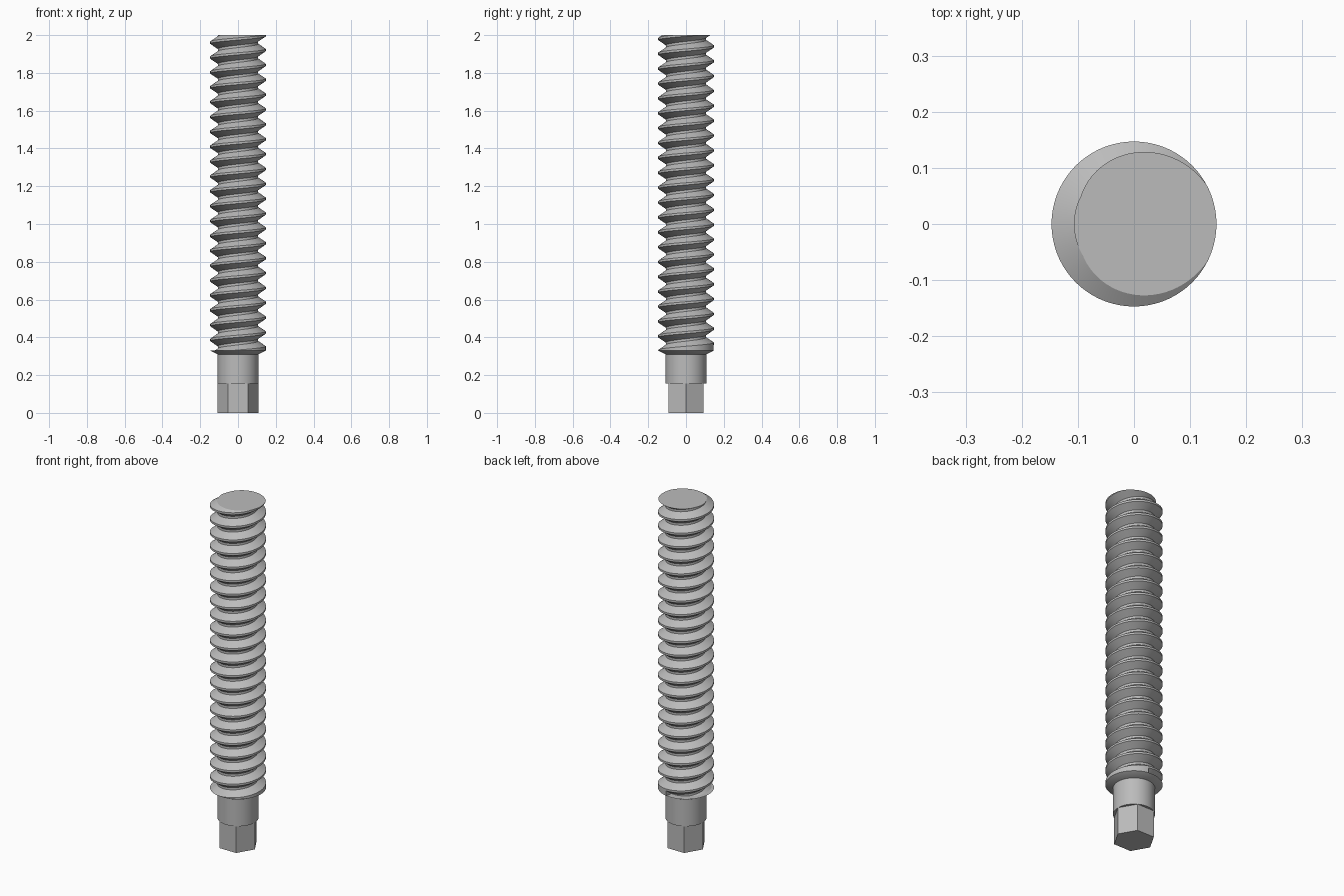
import bpy, bmesh
from math import cos, sin, pi, radians

cube = bpy.data.objects.get("Cube")
if cube:
    bpy.data.objects.remove(cube)

steel = bpy.data.materials.new("grey steel")
steel.use_nodes = True
GREY = (0.5, 0.5, 0.5, 1)
steel.diffuse_color = GREY
steel.node_tree.nodes["Principled BSDF"].inputs["Base Color"].default_value = GREY

TOP, COLLAR_Z, SHANK_Z, HEX_Z = 2.0, 0.33, 0.31, 0.155
R_CREST, R_ROOT, R_SHANK = 0.147, 0.107, 0.108
PITCH, SEGS, TURNS = 0.0787, 72, 23
START = radians(80)      # angle where the groove begins
GROOVE_Z = 0.325         # height of the groove centre there


def finish(bm, name):
    bmesh.ops.recalc_face_normals(bm, faces=bm.faces)
    mesh = bpy.data.meshes.new(name)
    bm.to_mesh(mesh)
    bm.free()
    mesh.materials.append(steel)
    obj = bpy.data.objects.new(name, mesh)
    bpy.context.collection.objects.link(obj)
    bpy.ops.object.select_all(action='DESELECT')
    obj.select_set(True)
    bpy.context.view_layer.objects.active = obj
    bpy.ops.object.shade_smooth_by_angle(angle=radians(30))
    return obj


def frustum(name, z0, z1, r0, r1, sides):
    bm = bmesh.new()
    rings = []
    for z, r in ((z0, r0), (z1, r1)):
        rings.append([bm.verts.new((r * cos(2 * pi * i / sides), r * sin(2 * pi * i / sides), z))
                      for i in range(sides)])
    for i in range(sides):
        j = (i + 1) % sides
        bm.faces.new((rings[0][i], rings[0][j], rings[1][j], rings[1][i]))
    bm.faces.new(rings[0][::-1])
    bm.faces.new(rings[1])
    return finish(bm, name)


# Drive end: hexagon, round shank and chamfer under the thread
frustum("hex_drive", 0, HEX_Z, R_SHANK, R_SHANK, 6)
frustum("shank", HEX_Z, SHANK_Z, R_SHANK, R_SHANK, SEGS)
frustum("thread_chamfer", SHANK_Z, COLLAR_Z, R_SHANK, R_CREST, SEGS)

# Thread: a groove section swept along a right-handed helix
section = ((R_CREST, -0.0335), (R_ROOT, -0.0065), (R_ROOT, 0.0065), (R_CREST, 0.0335))
bm = bmesh.new()
columns, base = [], []
for i in range(SEGS * TURNS + 1):
    a = START + 2 * pi * i / SEGS
    zc = GROOVE_Z + PITCH * i / SEGS
    columns.append([bm.verts.new((r * cos(a), r * sin(a), zc + dz)) for r, dz in section])
    if i <= SEGS:
        base.append(bm.verts.new((R_CREST * cos(a), R_CREST * sin(a), 0.2)))

for i in range(SEGS * TURNS):
    a, b = columns[i], columns[i + 1]
    for j in range(3):
        bm.faces.new((a[j], b[j], b[j + 1], a[j + 1]))
    if i + SEGS + 1 < len(columns):       # crest up to the next turn
        bm.faces.new((a[3], b[3], columns[i + SEGS + 1][0], columns[i + SEGS][0]))
    if i < SEGS:                          # plain collar below the first turn
        bm.faces.new((base[i], base[i + 1], b[0], a[0]))
bm.faces.new(columns[0])                  # wall where the groove begins

# Trim flat at both ends and cap the top
def trim(z, **side):
    geom = bm.verts[:] + bm.edges[:] + bm.faces[:]
    return bmesh.ops.bisect_plane(bm, geom=geom, plane_co=(0, 0, z), plane_no=(0, 0, 1), **side)

trim(COLLAR_Z, clear_inner=True)
cut = trim(TOP, clear_outer=True)["geom_cut"]
rim = [e for e in cut if isinstance(e, bmesh.types.BMEdge)]
bmesh.ops.contextual_create(bm, geom=rim)
finish(bm, "thread")
